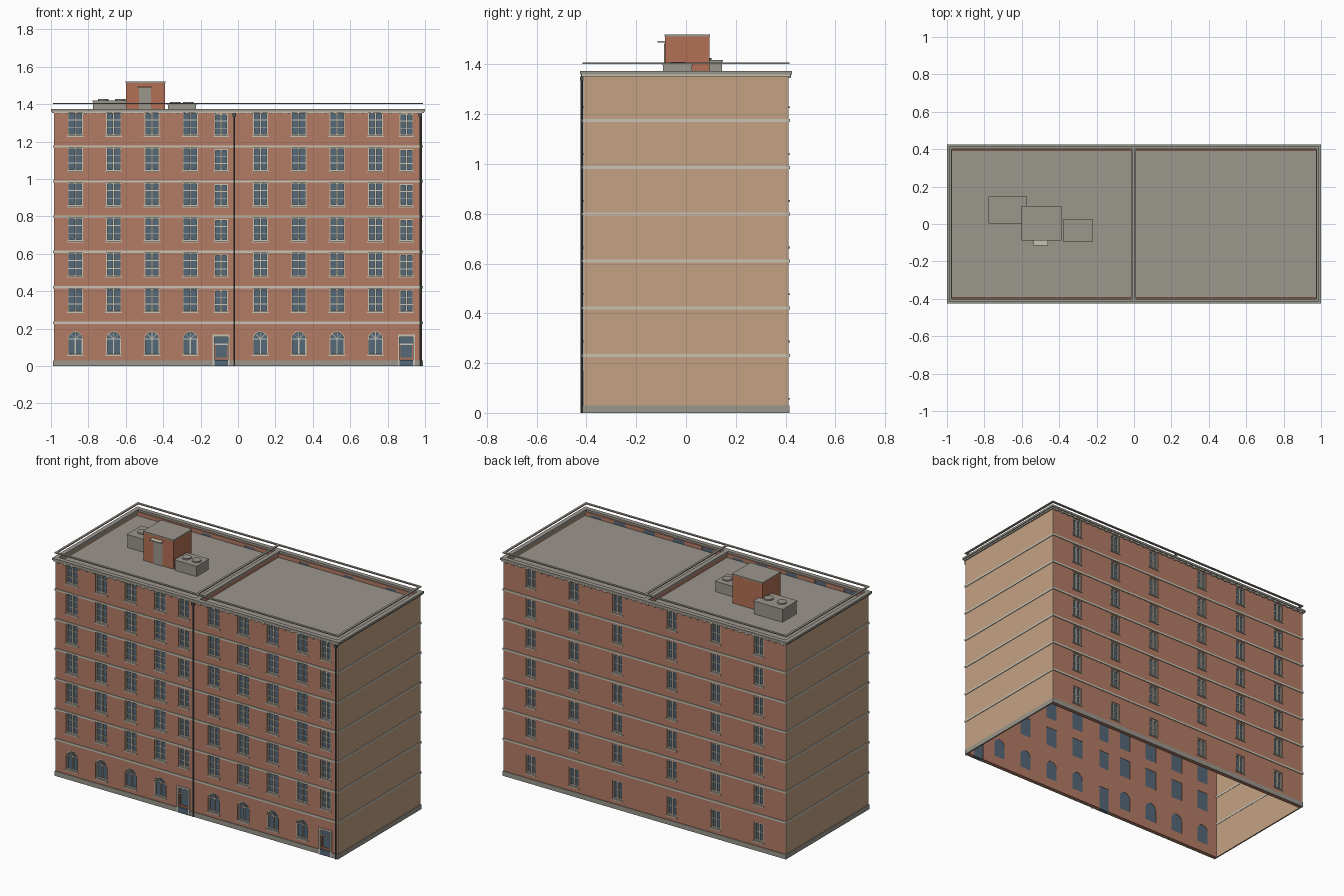
import bpy, bmesh, math

if "Cube" in bpy.data.objects:
    bpy.data.objects.remove(bpy.data.objects["Cube"])


def material(name, r, g, b):
    m = bpy.data.materials.new(name)
    m.use_nodes = True
    m.diffuse_color = (r, g, b, 1)
    m.node_tree.nodes["Principled BSDF"].inputs["Base Color"].default_value = (r, g, b, 1)
    return m


BRICK = material("brick", 0.45, 0.20, 0.13)
RED = material("orange brick", 0.45, 0.16, 0.09)
TAN = material("tan render", 0.55, 0.36, 0.23)
GREY = material("roof grey", 0.33, 0.31, 0.27)
TRIM = material("pale stone", 0.58, 0.55, 0.46)
GLASS = material("window glass", 0.09, 0.14, 0.19)
DARK = material("dark metal", 0.07, 0.08, 0.08)

parts = {}


def mesh_of(name, mat):
    return parts.setdefault(name, (bmesh.new(), mat))[0]


def prism(name, mat, pts, y0, y1):
    """Extrude an outline in x and z from y0 to y1."""
    bm = mesh_of(name, mat)
    a = [bm.verts.new((x, y0, z)) for x, z in pts]
    b = [bm.verts.new((x, y1, z)) for x, z in pts]
    bm.faces.new(a)
    bm.faces.new(b[::-1])
    for i in range(len(a)):
        j = (i + 1) % len(a)
        bm.faces.new((a[j], a[i], b[i], b[j]))


def box(name, mat, x0, x1, y0, y1, z0, z1):
    prism(name, mat, [(x0, z0), (x1, z0), (x1, z1), (x0, z1)], y0, y1)


def ring(name, mat, x, y, w, z0, z1):
    """Rectangular band around the whole building."""
    for s in (-1, 1):
        xs, ys = sorted((s * x, s * (x - w))), sorted((s * y, s * (y - w)))
        box(name, mat, *xs, -y + w, y - w, z0, z1)
        box(name, mat, -x, x, *ys, z0, z1)


def drum(name, mat, x, y, r, z0, z1, sides=16):
    bm = mesh_of(name, mat)
    made = bmesh.ops.create_cone(bm, cap_ends=True, segments=sides, radius1=r,
                                 radius2=r, depth=z1 - z0)
    bmesh.ops.translate(bm, verts=made["verts"], vec=(x, y, (z0 + z1) / 2))


def finish(name):
    bm, mat = parts.pop(name)
    bmesh.ops.recalc_face_normals(bm, faces=bm.faces)
    me = bpy.data.meshes.new(name)
    bm.to_mesh(me)
    bm.free()
    me.materials.append(mat)
    ob = bpy.data.objects.new(name, me)
    bpy.context.collection.objects.link(ob)
    return ob


def arch(x, z0, w, h):
    r = w / 2
    top = [(x + r * math.cos(t * math.pi / 12), z0 + h - r + r * math.sin(t * math.pi / 12))
           for t in range(13)]
    return [(x - r, z0), (x + r, z0)] + top


X, Y, TOP, THICK, ROOF = 0.985, 0.412, 1.36, 0.022, 1.335
FRONT, BACK = -Y, Y
BELTS = [0.225, 0.415, 0.605, 0.793, 0.98, 1.168]
UNITS = [0, 0.99]
BAYS = [-0.87, -0.665, -0.46, -0.255]
DOOR_BAY = -0.09


def window(x, z0, w, h, face, rows):
    """Opening, glass, frame, glazing bars and sill; face is -1 front or 1 back."""
    side = "front" if face < 0 else "back"

    def span(a, b):
        return sorted((face * (Y - a), face * (Y - b)))
    box(side + "_openings", BRICK, x - w / 2, x + w / 2, *span(-0.03, 0.05), z0, z0 + h)
    box(side + "_glass", GLASS, x - w / 2, x + w / 2, *span(0.014, 0.020), z0, z0 + h)
    name, f = side + "_window_frames", 0.007
    for s in (-1, 1):
        e = sorted((x + s * w / 2, x + s * (w / 2 - f)))
        box(name, TRIM, *e, *span(0.004, 0.016), z0, z0 + h)
    for z in (z0, z0 + h - f):
        box(name, TRIM, x - w / 2, x + w / 2, *span(0.004, 0.016), z, z + f)
    box(name, TRIM, x - 0.005, x + 0.005, *span(0.005, 0.016), z0, z0 + h)
    for i in range(1, rows):
        z = z0 + h * i / rows
        box(name, TRIM, x - w / 2, x + w / 2, *span(0.008, 0.016), z - 0.002, z + 0.002)
    box(side + "_sills", TRIM, x - w / 2 - 0.005, x + w / 2 + 0.005, *span(-0.006, 0.014),
        z0 - 0.007, z0)


def arched_window(x, z0=0.06, w=0.08, h=0.125):
    outer, inner = arch(x, z0, w, h), arch(x, z0 + 0.006, w - 0.012, h - 0.012)
    prism("front_openings", BRICK, outer, FRONT - 0.03, FRONT + 0.05)
    prism("front_glass", GLASS, outer, FRONT + 0.014, FRONT + 0.020)
    for i in range(len(outer)):
        j = (i + 1) % len(outer)
        if i != 1 and outer[i] != outer[j]:
            prism("arched_window_frames", TRIM, [outer[i], outer[j], inner[j], inner[i]],
                  FRONT + 0.003, FRONT + 0.016)
    spring = z0 + h - w / 2
    y = (FRONT + 0.007, FRONT + 0.016)
    # right jamb, transom, mullion and fan bars
    box("arched_window_frames", TRIM, x + w / 2 - 0.006, x + w / 2, *y, z0, spring)
    box("arched_window_frames", TRIM, x - w / 2, x + w / 2, *y, spring - 0.003, spring + 0.003)
    box("arched_window_frames", TRIM, x - 0.003, x + 0.003, *y, z0, spring)
    for deg in (45, 90, 135):
        c, s = math.cos(math.radians(deg)), math.sin(math.radians(deg))
        r, t = w / 2 - 0.002, 0.0016
        prism("arched_window_frames", TRIM,
              [(x - s * t, spring + c * t), (x + s * t, spring - c * t),
               (x + c * r + s * t, spring + s * r - c * t),
               (x + c * r - s * t, spring + s * r + c * t)], *y)
    box("front_sills", TRIM, x - w / 2 - 0.005, x + w / 2 + 0.005, FRONT - 0.006, FRONT + 0.014,
        z0 - 0.007, z0)


def door(x):
    w = 0.036
    box("front_openings", BRICK, x - w, x + w, FRONT - 0.03, FRONT + 0.05, -0.01, 0.155)
    box("front_glass", GLASS, x - w, x + w, FRONT + 0.014, FRONT + 0.020, 0, 0.155)
    for s in (-1, 1):
        e = sorted((x + s * w, x + s * (w + 0.009)))
        box("door_surrounds", TRIM, *e, FRONT - 0.007, FRONT + 0.016, 0, 0.167)
    box("door_surrounds", TRIM, x - w, x + w, FRONT - 0.007, FRONT + 0.016, 0.156, 0.167)
    box("door_bars", TRIM, x - w, x + w, FRONT + 0.006, FRONT + 0.016, 0.113, 0.119)
    box("door_panels", RED, x - w, x + w, FRONT + 0.006, FRONT + 0.016, 0.034, 0.045)
    for s in (-1, 1):
        e = sorted((x + s * w, x + s * (w - 0.006)))
        box("door_panels", RED, *e, FRONT + 0.006, FRONT + 0.016, 0, 0.113)


# Walls
box("front_wall", BRICK, -X + 0.005, X - 0.005, FRONT, FRONT + THICK, 0, TOP)
box("back_wall", BRICK, -X + 0.005, X - 0.005, BACK - THICK, BACK, 0, TOP)
box("left_wall", TAN, X - 0.006, X, -Y, Y, 0, TOP)
box("right_wall", TAN, -X, -X + 0.006, -Y, Y, 0, TOP)

# Windows and doors
H = 0.125
for dx in UNITS:
    for bay in BAYS:
        arched_window(bay + dx)
    door(DOOR_BAY + dx)
    for top in BELTS[1:] + [1.357]:
        for bay in BAYS:
            window(bay + dx, top - H, 0.08, H, -1, 3)
        window(DOOR_BAY + dx, top - H, 0.072, H - 0.008, -1, 3)
for x in (0.19, 0.495, 0.795):
    for s in (-1, 1):
        for top in [0.185] + BELTS[1:] + [1.357]:
            window(s * x, top - H, 0.066, H - 0.008, 1, 2)

# Plinth, string courses, cornice with brackets, and raised rail
ring("plinth", GREY, X + 0.003, Y + 0.004, 0.008, 0, 0.03)
for dx in UNITS:  # door thresholds stand in front of the plinth
    box("door_steps", GLASS, DOOR_BAY + dx - 0.036, DOOR_BAY + dx + 0.036,
        FRONT - 0.006, FRONT + 0.014, 0, 0.033)
for z in BELTS:
    ring("string_courses", TRIM, X + 0.004, Y + 0.005, 0.012, z, z + 0.012)
ring("cornice", TRIM, X + 0.009, Y + 0.007, 0.02, TOP - 0.008, TOP)
ring("cornice_top", GREY, 1.0, Y + 0.013, 0.028, TOP, 1.373)
for i in range(40):
    x = -0.965 + i * 0.0495
    for s in (-1, 1):
        box("cornice_brackets", TRIM, x - 0.006, x + 0.006, *sorted((s * Y, s * (Y + 0.010))),
            TOP - 0.014, TOP)
ring("roof_rail", GREY, 0.99, 0.415, 0.014, 1.401, 1.407)

# Roof and the dividing parapet
box("roof", GREY, -X + 0.006, X - 0.006, FRONT + THICK, BACK - THICK, ROOF - 0.006, ROOF)
box("dividing_parapet", BRICK, -0.012, 0.008, FRONT + THICK, BACK - THICK, ROOF, TOP)
box("dividing_coping", GREY, -0.016, 0.012, FRONT, BACK, TOP, 1.373)
box("dividing_rail", GREY, -0.009, 0.005, FRONT, BACK, 1.401, 1.407)

# Roof house with door and canopy
box("roof_house", RED, -0.60, -0.39, -0.085, 0.095, ROOF, 1.513)
box("roof_house_top", GREY, -0.602, -0.388, -0.087, 0.097, 1.513, 1.52)
box("roof_house_door", GREY, -0.528, -0.466, -0.089, -0.08, ROOF, 1.485)
box("roof_house_canopy", TRIM, -0.537, -0.460, -0.115, -0.085, 1.488, 1.494)

# Ventilation units with paired fans
for x0, x1, y0, y1, z in ((-0.775, -0.575, 0.005, 0.145, 1.418), (-0.375, -0.225, -0.092, 0.025, 1.402)):
    box("ventilation_units", GREY, x0, x1, y0, y1, ROOF, z)
    box("ventilation_lids", GREY, x0 - 0.003, x1 + 0.003, y0 - 0.003, y1 + 0.003, z - 0.006, z)
    for f in (0.27, 0.73):
        drum("ventilation_fans", GREY, x0 + f * (x1 - x0), (y0 + y1) / 2, 0.028, z, z + 0.008)

# Downpipes with hopper heads
for x in (-0.02, 0.975):
    drum("downpipes", DARK, x, FRONT - 0.006, 0.005, 0, TOP - 0.01, 8)
    box("pipe_heads", DARK, x - 0.009, x + 0.009, FRONT - 0.013, FRONT, 1.335, 1.352)

# Cut the openings out of the brick walls
for side in ("front", "back"):
    wall, cutter = finish(side + "_wall"), finish(side + "_openings")
    mod = wall.modifiers.new("openings", "BOOLEAN")
    mod.operation, mod.solver, mod.object = "DIFFERENCE", "EXACT", cutter
    bpy.context.view_layer.update()
    deps = bpy.context.evaluated_depsgraph_get()
    cut = bpy.data.meshes.new_from_object(wall.evaluated_get(deps))
    wall.modifiers.clear()
    wall.data = cut
    bpy.data.objects.remove(cutter)

for name in list(parts):
    finish(name)
